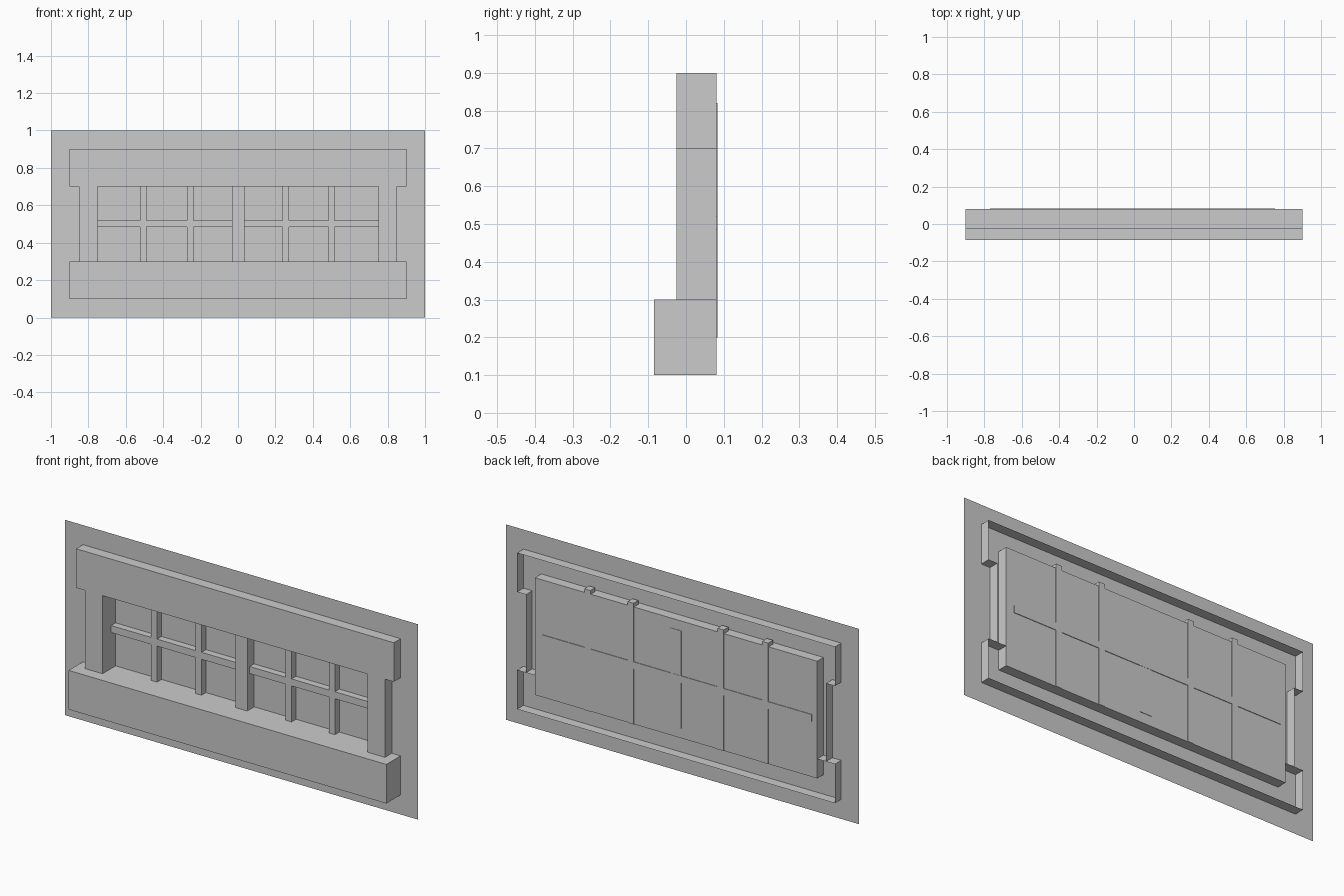
import bpy
import bmesh

cube = bpy.data.objects.get("Cube")
if cube:
    bpy.data.objects.remove(cube, do_unlink=True)

WALL_Y, FRONT_Y, SILL_Y, BACK_Y = 0.03, -0.025, -0.085, 0.081

stone = bpy.data.materials.new("plain_grey")
stone.use_nodes = True
grey = (0.6, 0.6, 0.6, 1)
stone.diffuse_color = grey
stone.node_tree.nodes["Principled BSDF"].inputs["Base Color"].default_value = grey


def finish(bm, name):
    mesh = bpy.data.meshes.new(name)
    bm.to_mesh(mesh)
    bm.free()
    mesh.materials.append(stone)
    obj = bpy.data.objects.new(name, mesh)
    bpy.context.collection.objects.link(obj)


def rect(x0, x1, z0, z1):
    return [(x0, z0), (x1, z0), (x1, z1), (x0, z1)]


def ring(bm, outline, y):
    return [bm.verts.new((x, y, z)) for x, z in outline]


def bridge(bm, a, b):
    """Join two matching loops of vertices with quads."""
    for i in range(len(a)):
        j = (i + 1) % len(a)
        bm.faces.new((a[i], a[j], b[j], b[i]))


def shell(name, outline, y0, y1, closed_back=False):
    """Extrude a front outline backwards, leaving the back open unless asked."""
    bm = bmesh.new()
    front, back = ring(bm, outline, y0), ring(bm, outline, y1)
    bm.faces.new(front)
    bridge(bm, back, front)
    if closed_back:
        bm.faces.new(back[::-1])
    bmesh.ops.recalc_face_normals(bm, faces=bm.faces)
    finish(bm, name)


# Wall sheet with a niche pushed back for the window pane
bm = bmesh.new()
edge = ring(bm, rect(-1, 1, 0, 1), WALL_Y)
opening = ring(bm, rect(-0.8, 0.8, 0.2, 0.8), WALL_Y)
pane = ring(bm, rect(-0.8, 0.8, 0.2, 0.8), BACK_Y)
bridge(bm, edge, opening)
bridge(bm, opening, pane)
bm.faces.new(pane)
finish(bm, "wall_with_niche")

# Lintel and jambs as one arch-shaped shell, open at the back
right_half = [(0.75, 0.7), (0.75, 0.3), (0.85, 0.3), (0.85, 0.7), (0.9, 0.7), (0.9, 0.9)]
left_half = [(-x, z) for x, z in reversed(right_half)]
shell("lintel_and_jambs", right_half + left_half, FRONT_Y, BACK_Y)

# Deep sill, also open at the back
shell("sill", rect(-0.9, 0.9, 0.1, 0.3), SILL_Y, BACK_Y)

# Window bars, just piercing the pane
shell("centre_mullion", rect(-0.031, 0.035, 0.25, 0.75), 0.025, 0.083, True)
for i, x in enumerate((-0.507, -0.255, 0.255, 0.5)):
    shell(f"vertical_bar_{i + 1}", rect(x - 0.017, x + 0.017, 0.2, 0.82), 0.045, 0.084, True)
shell("horizontal_bar", rect(-0.77, 0.755, 0.484, 0.52), 0.045, 0.084, True)
